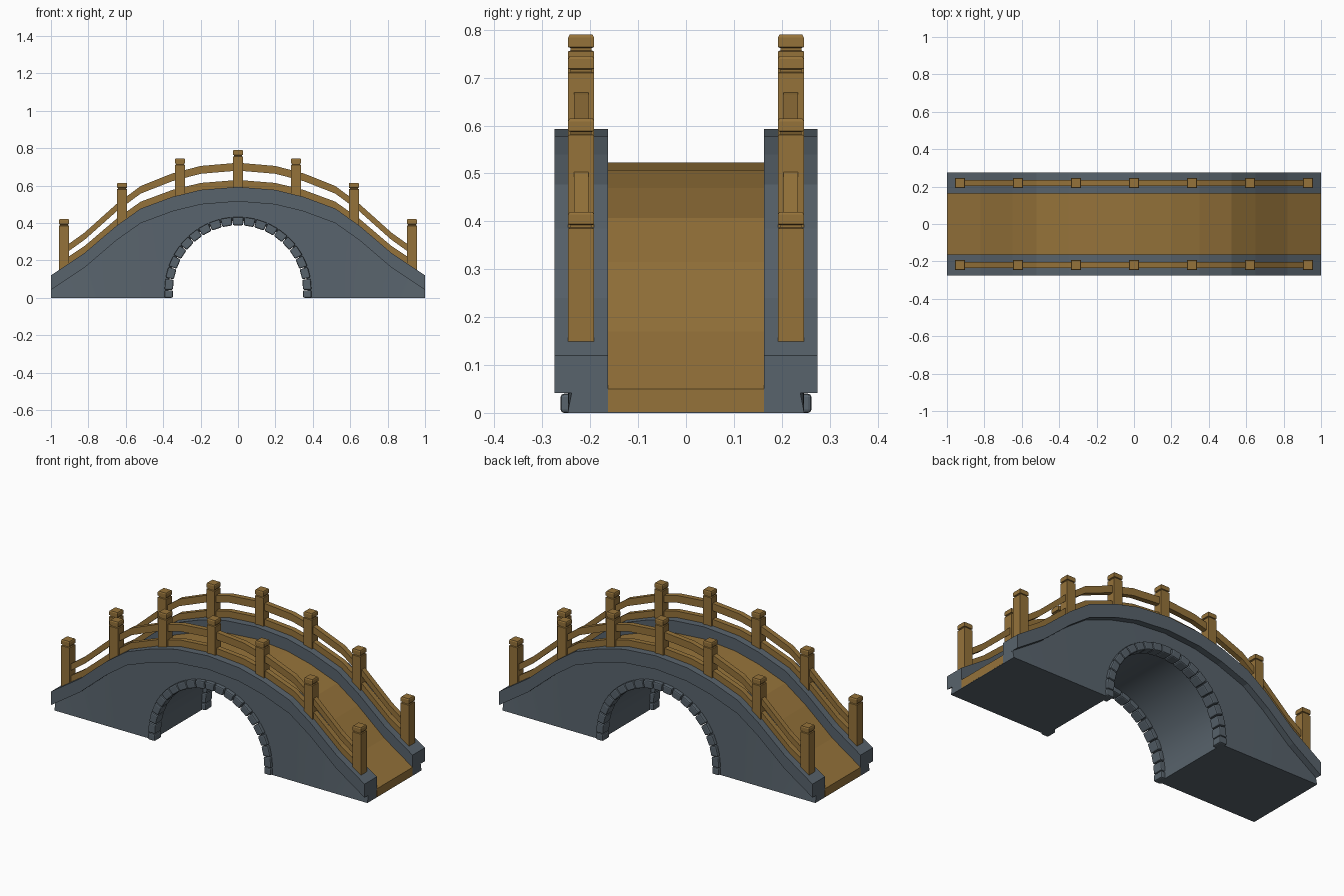
import bpy, bmesh, math

if "Cube" in bpy.data.objects:
    bpy.data.objects.remove(bpy.data.objects["Cube"])

def material(name, c):
    m = bpy.data.materials.new(name)
    m.diffuse_color = (*c, 1)
    m.use_nodes = True
    m.node_tree.nodes["Principled BSDF"].inputs["Base Color"].default_value = m.diffuse_color
    return m

STONE = material("slate stone", (0.098, 0.125, 0.15))
WOOD = material("brown wood", (0.30, 0.17, 0.042))

# Half profile of the kerb top, mirrored to the left
HALF = [(0, .593), (.2, .577), (.35, .54), (.52, .477), (.65, .385), (.82, .24), (1, .12)]
CURVE = [(-x, z) for x, z in HALF[:0:-1]] + HALF

def height(x):
    for (a, za), (b, zb) in zip(CURVE, CURVE[1:]):
        if a <= x <= b:
            return za + (zb - za) * (x - a) / (b - a)

def finish(name, bm, mat):
    bmesh.ops.recalc_face_normals(bm, faces=bm.faces)
    me = bpy.data.meshes.new(name)
    bm.to_mesh(me)
    bm.free()
    ob = bpy.data.objects.new(name, me)
    bpy.context.collection.objects.link(ob)
    me.materials.append(mat)
    return ob

def loft(name, sections, mat):
    """Join a row of equal cross-sections into a closed solid."""
    bm = bmesh.new()
    rings = [[bm.verts.new(p) for p in s] for s in sections]
    n = len(rings[0])
    for a, b in zip(rings, rings[1:]):
        for i in range(n):
            j = (i + 1) % n
            bm.faces.new((a[i], a[j], b[j], b[i]))
    bm.faces.new(rings[0])
    bm.faces.new(rings[-1])
    return finish(name, bm, mat)

def strip(name, y0, y1, lo, hi, mat, end=1.0):
    """Band following the bridge curve between two height offsets."""
    pts = [(x, z) for x, z in CURVE if abs(x) < end]
    pts = [(-end, height(-end))] + pts + [(end, height(end))]
    return loft(name, [[(x, y0, z + lo(x)), (x, y1, z + lo(x)),
                        (x, y1, z + hi(x)), (x, y0, z + hi(x))] for x, z in pts], mat)

def const(v):
    return lambda x: v

# Battered stone body with the arch cut through
body = loft("stone_body", [[(x * .999, -.247, 0), (x * .999, .247, 0),
                            (x * .999, .238, z - .074), (x * .999, -.238, z - .074)]
                           for x, z in CURVE], STONE)
CZ, R = .04, .372
arc = [(R * math.cos(math.pi * i / 48), CZ + R * math.sin(math.pi * i / 48)) for i in range(49)]
arc = [(R, -.1)] + arc + [(-R, -.1)]
cutter = loft("arch_cutter", [[(x, y, z) for x, z in arc] for y in (-.5, .5)], STONE)
mod = body.modifiers.new("arch", 'BOOLEAN')
mod.object = cutter
mod.solver = 'EXACT'
bpy.context.view_layer.objects.active = body
body.select_set(True)
bpy.ops.object.modifier_apply(modifier=mod.name)
bpy.data.objects.remove(cutter)
bpy.ops.object.shade_smooth_by_angle(angle=math.radians(12))

# Wooden deck
strip("deck", -.163, .163, const(-.118), const(-.07), WOOD)

def arch_stone(name, quad, y0, y1):
    ob = loft(name, [[(x, y, z) for x, z in quad] for y in (y0, y1)], STONE)
    b = ob.modifiers.new("bevel", 'BEVEL')
    b.width = .007
    b.segments = 2

def post(name, x, y, top):
    """Square post with a groove below a chamfered cap."""
    rows = [(.027, height(x) - .023), (.027, top - .035), (.022, top - .033), (.022, top - .028),
            (.027, top - .026), (.027, top - .006), (.024, top)]
    loft(name, [[(x + sx * h, y + sy * h, z) for sx, sy in ((-1, -1), (1, -1), (1, 1), (-1, 1))]
                for h, z in rows], WOOD)

N, RI, RO = 19, .348, .393
for side, s in (("front", -1), ("back", 1)):
    # Kerb
    strip(side + "_kerb", s * .163, s * .275, const(-.078), const(0), STONE)
    # Arch stones and their two base blocks
    ya, yb = s * .2, s * .262
    for i in range(N):
        a, b = (math.pi * (i + t) / N for t in (.03, .97))
        arch_stone(f"{side}_arch_stone_{i}",
                   [(r * math.cos(t), CZ + r * math.sin(t))
                    for r, t in ((RI, a), (RO, a), (RO, b), (RI, b))], ya, yb)
    for e in (-1, 1):
        arch_stone(f"{side}_arch_base_{e}", [(e * RI, 0), (e * RO, 0), (e * RO, CZ), (e * RI, CZ)], ya, yb)
    # Posts
    for x, top in ((0, .79), (.31, .745), (.62, .615), (.93, .42)):
        for e in ((1,) if x == 0 else (-1, 1)):
            post(f"{side}_post_{e * x}", e * x, s * .219, top)
    # Rails, the upper one dropping closer to the kerb at the ends
    yr = s * .219
    strip(side + "_lower_rail", yr - .015, yr + .015, const(-.01), const(.037), WOOD, .93)
    strip(side + "_upper_rail", yr - .015, yr + .015,
          lambda x: .087 - .025 * abs(x) ** 2, lambda x: .129 - .03 * abs(x) ** 2, WOOD, .93)
